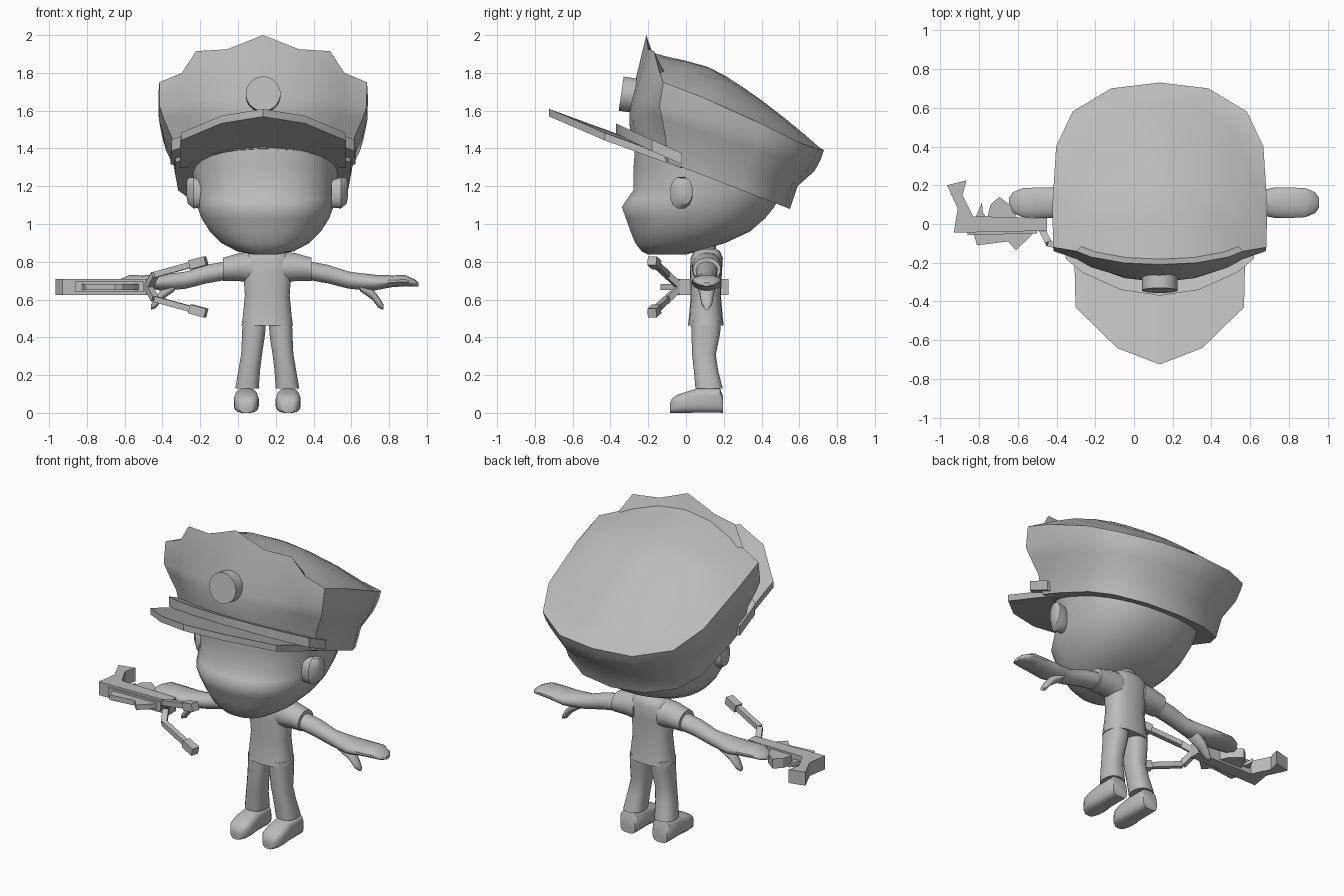
import bpy, bmesh, math
from mathutils import Vector

if "Cube" in bpy.data.objects:
    bpy.data.objects.remove(bpy.data.objects["Cube"])

GREY = bpy.data.materials.new("plain grey")
GREY.diffuse_color = (0.5, 0.5, 0.5, 1)
GREY.use_nodes = True
GREY.node_tree.nodes["Principled BSDF"].inputs["Base Color"].default_value = GREY.diffuse_color
BODY, HAT = 0.155, 0.133          # x centres of figure and cap


def loft(name, rings, angle=38):
    """Skin a list of equal-length point rings and cap both ends."""
    bm = bmesh.new()
    vs = [[bm.verts.new(p) for p in r] for r in rings]
    n = len(vs[0])
    for a, b in zip(vs, vs[1:]):
        for i in range(n):
            bm.faces.new((a[i], a[(i + 1) % n], b[(i + 1) % n], b[i]))
    bm.faces.new(vs[0])
    bm.faces.new(vs[-1])
    bmesh.ops.recalc_face_normals(bm, faces=bm.faces)
    me = bpy.data.meshes.new(name)
    bm.to_mesh(me)
    bm.free()
    me.materials.append(GREY)
    me.shade_smooth()
    me.set_sharp_from_angle(angle=math.radians(angle))
    ob = bpy.data.objects.new(name, me)
    bpy.context.collection.objects.link(ob)
    return ob


def tube(name, secs, axis, p=2.0, n=18, angle=38):
    """Loft superellipse sections (x, y, z, radius a, radius b) along an axis."""
    u, v = {'x': ((0, 1, 0), (0, 0, 1)), 'y': ((1, 0, 0), (0, 0, 1)),
            'z': ((1, 0, 0), (0, 1, 0))}[axis]
    u, v = Vector(u), Vector(v)

    def sp(t):
        return math.copysign(abs(t) ** (2 / p), t)
    ts = [2 * math.pi * (i + 0.5) / n for i in range(n)]
    return loft(name, [[Vector(s[:3]) + u * s[3] * sp(math.cos(t)) + v * s[4] * sp(math.sin(t))
                        for t in ts] for s in secs], angle)


def bar(name, p, q, w, w2=None, n=4, angle=30):
    """Straight bar from p to q with n sides."""
    p, q = Vector(p), Vector(q)
    d = (q - p).normalized()
    u = d.cross(Vector((0, 0, 1)) if abs(d.z) < 0.9 else Vector((1, 0, 0))).normalized()
    v = d.cross(u)
    ts = [2 * math.pi * (i + 0.5) / n for i in range(n)]
    return loft(name, [[c + r * (u * math.cos(t) + v * math.sin(t)) for t in ts]
                       for c, r in ((p, w), (q, w2 or w))], angle)


def prism(name, pts, z0, z1):
    return loft(name, [[(x, y, z) for x, y in pts] for z in (z0, z1)], 30)


# head: (z, front y, back y, half width)
HEAD = [(.838, -.20, .0, .06), (.855, -.235, .06, .15), (.90, -.27, .21, .235),
        (.96, -.295, .34, .295), (1.03, -.32, .42, .34), (1.09, -.342, .47, .362),
        (1.13, -.315, .49, .37), (1.18, -.28, .51, .378), (1.3, -.28, .51, .388), (1.42, -.27, .42, .385)]
tube("head", [(.145, (f + b) / 2, z, w, (b - f) / 2) for z, f, b, w in HEAD], 'z', 2.3, 28, 60)

# cap: half outline of the scalloped upper rim, then lower rings derived from it
HALF = [(0, -.21, 2.0), (.19, -.2, 1.925), (.355, -.17, 1.915), (.43, -.14, 1.80), (.55, -.12, 1.75),
        (.555, .09, 1.67), (.535, .4, 1.53), (.45, .58, 1.44), (.25, .70, 1.395), (0, .73, 1.39)]
RIM = HALF + [(-x, y, z) for x, y, z in HALF[-2:0:-1]]


def cap_ring(yf, zf, yb, zb, sx, rnd):
    out = []
    for x, y, _ in RIM:
        t = (y + .21) / .94
        yy = yf + t * (yb - yf) + rnd * (x / .555) ** 2 * (1 - t)
        out.append((HAT + x * sx, yy, zf + (zb - zf) * (yy - yf) / (yb - yf)))
    return out


def dome_ring(s):
    out = []
    for x, y, _ in RIM:
        x, y = x * s, .26 + (y - .26) * s
        z = 2.0 - .656 * (y + .21) + .06 * (1 - ((y - .26) / .47) ** 2) - .15 * (x / .55) ** 2
        z -= .08 * min(1, max(0, (.15 - y) / .3))
        out.append((HAT + x, y, z))
    return out


loft("cap_crown", [cap_ring(-.28, 1.40, .55, 1.08, .84, .12),
                   cap_ring(-.30, 1.53, .59, 1.20, .88, .12),
                   cap_ring(-.30, 1.62, .68, 1.28, .96, .09),
                   cap_ring(-.29, 1.67, .715, 1.345, .995, .06),
                   [(HAT + x, y, z) for x, y, z in RIM]]
     + [dome_ring(s) for s in (.94, .78, .55, .3, .08)], 42)


def crescent(name, outer, inner, z0, slope, droop, th):
    """Curved plate between two half arcs, mirrored across the cap centre."""
    pairs = list(zip(outer, inner))
    full = [((-a[0], a[1]), (-b[0], b[1])) for a, b in pairs[:0:-1]] + pairs

    def pt(p, dz):
        return (HAT + p[0], p[1], z0 - slope * p[1] - droop * (p[0] / .45) ** 2 + dz)
    loft(name, [[pt(o, 0), pt(o, -th), pt(i, -th), pt(i, 0)] for o, i in full], 35)


INNER = [(0, -.22), (.18, -.21), (.3, -.17), (.38, -.1), (.4, -.02)]
crescent("cap_visor", [(0, -.725), (.22, -.64), (.435, -.43), (.44, -.2), (.44, -.03)],
         INNER, 1.345, .364, .02, .04)
crescent("cap_strap", [(0, -.37), (.2, -.34), (.4, -.25), (.485, -.18), (.49, -.02)],
         INNER, 1.365, .45, .0, .06)
bar("cap_badge", (HAT, -.24, 1.675), (HAT, -.343, 1.69), .092, n=24)

# neck and shirt
tube("neck", [(BODY, .11, .80, .06, .05), (BODY, .11, .93, .06, .05)], 'z')
tube("shirt", [(BODY, .105, .462, .138, .095), (BODY, .105, .50, .132, .09),
               (BODY, .105, .62, .12, .08), (BODY, .105, .74, .128, .085),
               (BODY, .11, .82, .125, .085), (BODY, .11, .855, .10, .07),
               (BODY, .11, .868, .06, .05)], 'z', 2.5)

# mirrored body parts
for s, side in ((-1, "right"), (1, "left")):
    def X(x):
        return BODY + s * x

    def limb(part, secs, axis, p=2.0, n=16, angle=38):
        tube(f"{side}_{part}", [(X(c[0]), *c[1:]) for c in secs], axis, p, n, angle)

    # ear
    limb("ear", [(.34, -.03, 1.16, .05, .075), (.39, -.025, 1.165, .06, .085),
                 (.42, -.01, 1.175, .045, .07), (.428, 0, 1.185, .02, .04)], 'x', 2.4, 12)
    # sleeve, arm and flat hand
    limb("sleeve", [(.08, .11, .77, .08, .085), (.15, .11, .772, .08, .075),
                    (.235, .11, .76, .075, .062)], 'x')
    limb("arm", [(.18, .11, .76, .06, .05), (.32, .11, .735, .055, .05), (.43, .11, .703, .05, .046),
                 (.50, .11, .695, .065, .045), (.57, .11, .69, .08, .042), (.66, .11, .697, .08, .032),
                 (.73, .11, .70, .076, .03), (.78, .11, .688, .055, .02), (.80, .11, .68, .025, .01)], 'x')
    limb("thumb", [(.49, .11, .675, .05, .03), (.555, .11, .63, .038, .03),
                   (.59, .11, .585, .03, .03), (.615, .11, .56, .016, .014)], 'x', 2, 10, 60)
    # trouser leg
    limb("trouser_leg", [(.07, .105, .49, .062, .08), (.072, .105, .42, .062, .077),
                         (.083, .095, .31, .056, .064), (.095, .105, .23, .058, .065),
                         (.107, .122, .13, .063, .073)], 'z', 2.5)
    # shoe
    limb("shoe", [(.111, y, h / 2, w, h / 2) for y, w, h in
                  ((.195, .05, .09), (.18, .06, .13), (.06, .06, .13), (.0, .067, .112),
                   (-.05, .062, .095), (-.075, .045, .075), (-.085, .03, .05))], 'y', 3.2)

# crossbow lying on its side in the right hand
Z = .667
prism("crossbow_stock", [(-.965, .2), (-.865, .225), (-.885, .15), (-.83, .04), (-.45, .03),
                         (-.45, -.035), (-.93, -.045), (-.91, .08)], Z - .042, Z + .042)
prism("crossbow_grip", [(-.76, .02), (-.74, .1), (-.695, .14), (-.63, .09), (-.6, .02)], Z - .03, Z + .03)
prism("crossbow_trigger", [(-.82, .03), (-.785, .11), (-.78, .06), (-.76, .03)], Z - .012, Z + .012)
prism("crossbow_sight", [(-.83, -.04), (-.81, -.11), (-.65, -.09), (-.61, -.135), (-.53, -.06),
                         (-.52, -.03)], Z - .016, Z + .016)
prism("crossbow_rail", [(-.86, -.03), (-.86, -.056), (-.5, -.05), (-.5, -.03)], Z - .028, Z + .028)
for s, side in ((1, "upper"), (-1, "lower")):
    hinge, tip = Vector((-.44, -.1, Z + s * .065)), Vector((-.22, -.165, Z + s * .125))
    bar(f"{side}_bow_riser", (-.475, -.03, Z), hinge, .024)
    bar(f"{side}_bow_limb", hinge, tip, .022)
    d = (tip - hinge).normalized()
    bar(f"{side}_bow_end", tip - d * .035, tip + d * .055, .034)
